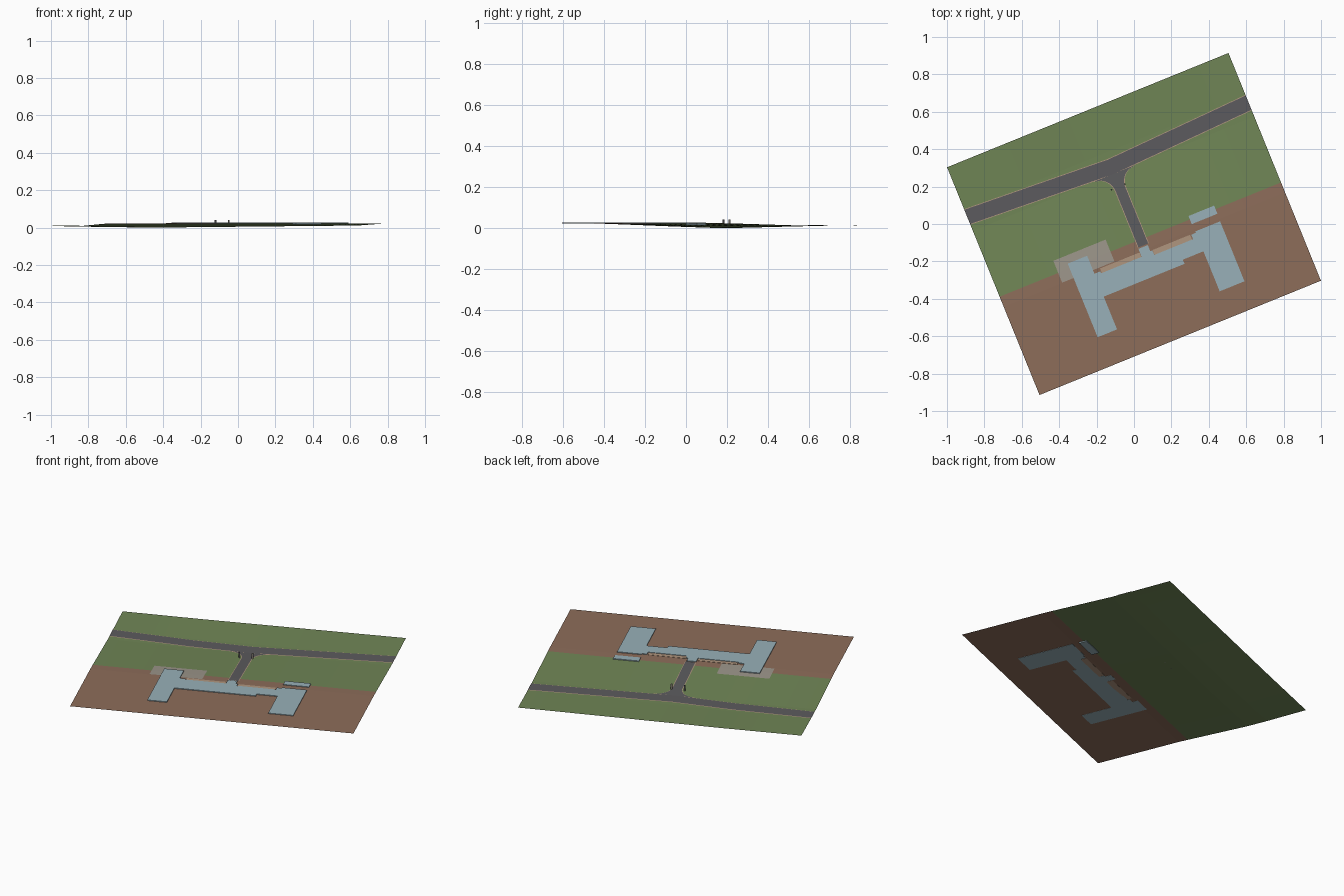
import bpy, bmesh, math

cube = bpy.data.objects.get("Cube")
if cube:
    bpy.data.objects.remove(cube, do_unlink=True)

ANGLE = math.radians(22.1)      # whole site is turned about z
HALF_U, HALF_V = 0.812, 0.657
STEPS = 28


def material(name, rgb):
    lin = [((c / 255 + 0.055) / 1.055) ** 2.4 for c in rgb]
    m = bpy.data.materials.new(name)
    m.use_nodes = True
    m.diffuse_color = (*lin, 1)
    m.node_tree.nodes["Principled BSDF"].inputs["Base Color"].default_value = (*lin, 1)
    return m


GRASS = material("grass_green", (112, 134, 86))
EARTH = material("earth_brown", (141, 109, 90))
ASPHALT = material("asphalt_grey", (92, 91, 94))
ROOF = material("pale_blue", (152, 176, 184))
PAVING = material("paving_grey", (156, 149, 138))
TAN = material("tan_stone", (176, 150, 127))


def lerp(a, b, t):
    return a + (b - a) * t


# Land section from south to north: v, then height at west, hollow and east
SECTION = [(-HALF_V, .022, .022, .023), (-.148, .022, .022, .023),
           (-.09, .020, .020, .022), (.29, .006, .000, .011),
           (.41, .006, .000, .011), (HALF_V, .010, .009, .014)]
HOLLOW = -.35


def ground_z(u, v):
    v = max(-HALF_V, min(HALF_V, v))
    for a, b in zip(SECTION, SECTION[1:]):
        if v <= b[0]:
            break
    t = (v - a[0]) / (b[0] - a[0])
    west, mid, east = (lerp(a[i], b[i], t) for i in (1, 2, 3))
    if u < HOLLOW:
        return lerp(west, mid, (u + HALF_U) / (HOLLOW + HALF_U))
    return lerp(mid, east, (u - HOLLOW) / (HALF_U - HOLLOW))


def finish(name, bm, mats):
    bmesh.ops.recalc_face_normals(bm, faces=bm.faces)
    mesh = bpy.data.meshes.new(name)
    bm.to_mesh(mesh)
    bm.free()
    for m in mats:
        mesh.materials.append(m)
    obj = bpy.data.objects.new(name, mesh)
    obj.rotation_euler.z = ANGLE
    bpy.context.collection.objects.link(obj)
    return obj


def drape(name, rows, mats, lift=0.0, rule=None):
    """Sheet through rows of (u, v) points, laid on the land."""
    bm = bmesh.new()
    grid = [[bm.verts.new((u, v, ground_z(u, v) + lift)) for u, v in r] for r in rows]
    for r0, r1 in zip(grid, grid[1:]):
        for i in range(len(r0) - 1):
            f = bm.faces.new((r0[i], r0[i + 1], r1[i + 1], r1[i]))
            if rule:
                f.material_index = rule(f.calc_center_median())
    bmesh.ops.recalc_face_normals(bm, faces=bm.faces)
    if sum(f.normal.z for f in bm.faces) < 0:
        bmesh.ops.reverse_faces(bm, faces=bm.faces)
    obj_mesh = bpy.data.meshes.new(name)
    bm.to_mesh(obj_mesh)
    bm.free()
    for m in mats:
        obj_mesh.materials.append(m)
    obj = bpy.data.objects.new(name, obj_mesh)
    obj.rotation_euler.z = ANGLE
    bpy.context.collection.objects.link(obj)


def box(name, u0, u1, v0, v1, z0, z1, mat):
    bm = bmesh.new()
    bmesh.ops.create_cube(bm, size=1)
    for p in bm.verts:
        p.co = (u1 if p.co.x > 0 else u0, v1 if p.co.y > 0 else v0,
                z1 if p.co.z > 0 else z0)
    finish(name, bm, [mat])


def block(name, outline, z0, z1, mat):
    """Upright prism over a plan outline."""
    bm = bmesh.new()
    base = bm.faces.new([bm.verts.new((u, v, z0)) for u, v in outline])
    top = bmesh.ops.extrude_face_region(bm, geom=[base])["geom"]
    for p in top:
        if isinstance(p, bmesh.types.BMVert):
            p.co.z = z1
    finish(name, bm, [mat])


# Land, brown to the south and green to the north
us = [lerp(-HALF_U, HALF_U, i / STEPS) for i in range(STEPS + 1)]
us = sorted(us + [HOLLOW])
drape("land", [[(u, s[0]) for u in us] for s in SECTION], [EARTH, GRASS],
      rule=lambda c: int(c.y > -.09))


# Main road, slightly bent at the junction, and its access road
def main_rows(extra):
    return [[(u, .289 + .05 * abs(u) - extra), (u, .371 + .05 * abs(u) + extra)]
            for u in us]


def access_rows(extra):
    rows = []
    radius, start = .09, .2
    for v in [-.125, -.09, 0, .1] + [start + radius * i / 10 for i in range(11)]:
        flare = radius - math.sqrt(max(0, radius ** 2 - max(0, v - start) ** 2))
        half = .028 + flare + extra
        rows.append([(.003 - half, v), (.003 + half, v)])
    return rows


for part, rows in (("main", main_rows), ("access", access_rows)):
    drape(part + "_road_kerb", rows(.004), [TAN], .0010)
    drape(part + "_road", rows(0), [ASPHALT], .0022 if part == "main" else .0020)

# Paved yard by the west wing
drape("paved_yard", [[(-.474, v), (-.172, v)] for v in (-.146, -.09, -.02)],
      [PAVING], .0012)

# Terraces along the entrance side
box("west_terrace", -.258, -.03, -.19, -.152, .0215, .0238, TAN)
box("east_terrace", .04, .256, -.20, -.166, .0215, .0238, TAN)

# Low building: two wings joined by a long hall with a porch
FLOOR, TOP = .0215, .0265
box("west_wing", -.408, -.296, -.488, -.063, FLOOR, TOP, ROOF)
box("east_wing", .289, .432, -.506, -.16, FLOOR, TOP, ROOF)
block("central_hall", [(-.296, -.299), (.17, -.299), (.17, -.275), (.289, -.275),
                       (.289, -.168), (.262, -.168), (.262, -.194), (.038, -.194),
                       (.038, -.168), (.026, -.168), (.026, -.132), (-.028, -.132),
                       (-.028, -.178), (-.262, -.178), (-.262, -.167),
                       (-.296, -.167)], FLOOR, TOP, ROOF)
box("outbuilding", .286, .434, -.117, -.07, .015, .0255, ROOF)

# Gate posts at the mouth of the access road
for side, u in (("west", -.042), ("east", .034)):
    box(side + "_gate_post", u - .004, u + .004, .211, .219,
        ground_z(u, .215), .04, ASPHALT if side == "west" else PAVING)
